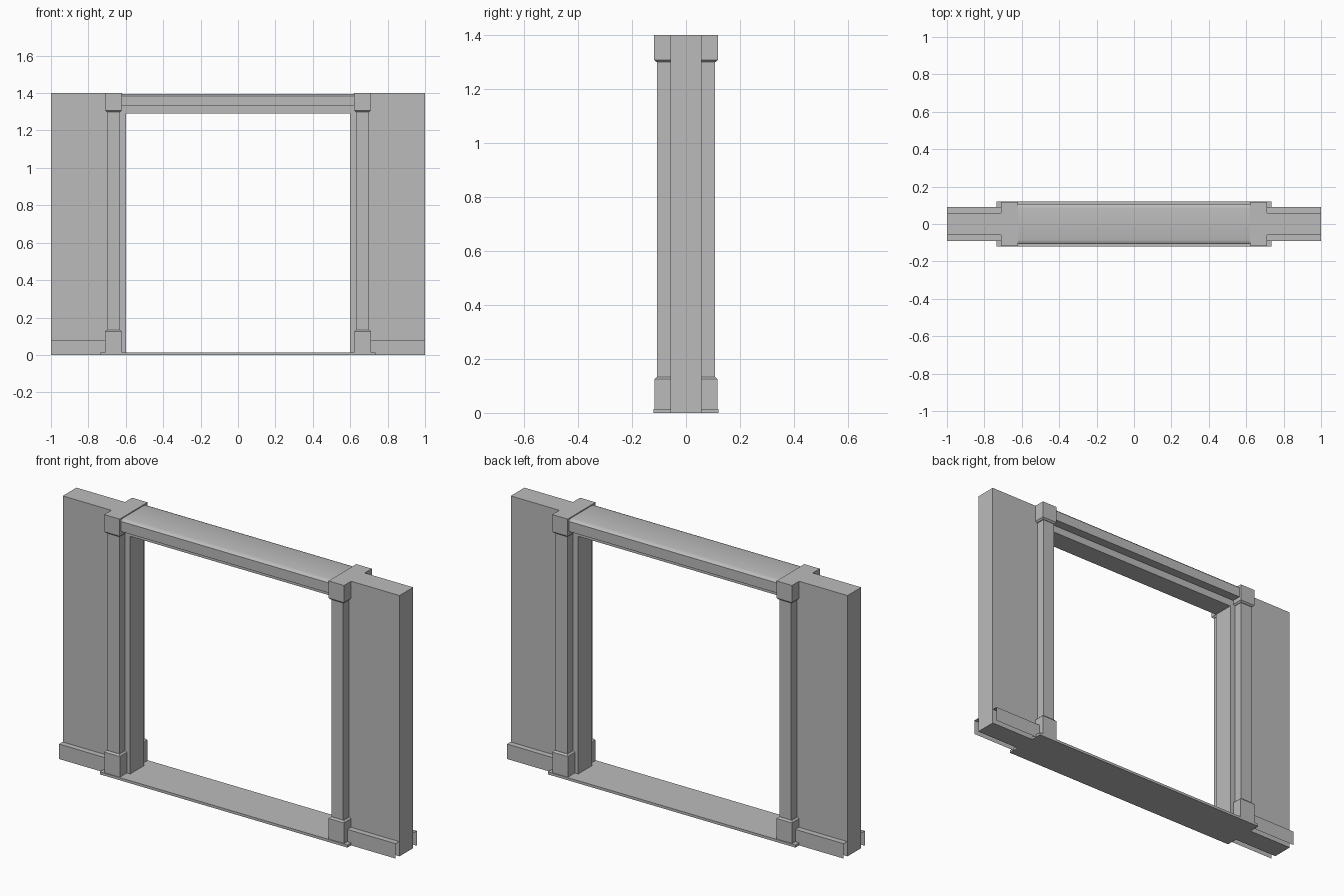
import bpy
import bmesh
from mathutils import Vector

cube = bpy.data.objects.get("Cube")
if cube:
    bpy.data.objects.remove(cube, do_unlink=True)

grey = bpy.data.materials.new("plain_grey")
grey.use_nodes = True
GREY = (0.5, 0.5, 0.5, 1.0)
grey.diffuse_color = GREY
grey.node_tree.nodes["Principled BSDF"].inputs["Base Color"].default_value = GREY


def finish(name, bm, closed=True):
    if closed:
        bmesh.ops.recalc_face_normals(bm, faces=bm.faces)
    mesh = bpy.data.meshes.new(name)
    bm.to_mesh(mesh)
    bm.free()
    mesh.materials.append(grey)
    obj = bpy.data.objects.new(name, mesh)
    bpy.context.collection.objects.link(obj)
    return obj


def prism(name, points, sweep):
    """Extrude a closed outline along a sweep vector."""
    bm = bmesh.new()
    face = bm.faces.new([bm.verts.new(p) for p in points])
    out = bmesh.ops.extrude_face_region(bm, geom=[face], use_keep_orig=True)
    moved = [v for v in out["geom"] if isinstance(v, bmesh.types.BMVert)]
    bmesh.ops.translate(bm, verts=moved, vec=Vector(sweep))
    return finish(name, bm)


def block(name, x0, x1, half_y, levels):
    """Stack of rectangles; each level is (height, inset)."""
    bm = bmesh.new()
    rings = []
    for z, inset in levels:
        a, b, y = x0 + inset, x1 - inset, half_y - inset
        rings.append([bm.verts.new(p) for p in
                      ((a, -y, z), (b, -y, z), (b, y, z), (a, y, z))])
    for low, high in zip(rings, rings[1:]):
        for i in range(4):
            j = (i + 1) % 4
            bm.faces.new((low[i], low[j], high[j], high[i]))
    bm.faces.new(rings[0])
    bm.faces.new(rings[-1])
    return finish(name, bm)


def skirting(name, x0, x1, side):
    """Open-ended skirting: an outer sheet with a top ledge."""
    bm = bmesh.new()
    section = [(0.09, 0), (0.09, 0.08), (0.06, 0.08)]
    near = [bm.verts.new((x0, side * y, z)) for y, z in section]
    far = [bm.verts.new((x1, side * y, z)) for y, z in section]
    for i in range(2):
        face = bm.faces.new((near[i], far[i], far[i + 1], near[i + 1]))
        face.normal_update()
        if face.normal.dot(Vector((0, side, 1))) < 0:
            face.normal_flip()
    return finish(name, bm, closed=False)


WALL_Y = 0.058

for s, side in ((1, "left"), (-1, "right")):
    # Wall panel, notched at the top to receive the header
    outline = [(0.6, 0), (1, 0), (1, 1.4), (0.63, 1.4), (0.63, 1.35), (0.6, 1.35)]
    prism(side + "_wall", [(s * x, -WALL_Y, z) for x, z in outline],
          (0, 2 * WALL_Y, 0))

    # Post with its foot and capital
    def span(a, b):
        return sorted((s * a, s * b))
    block(side + "_post", *span(0.63, 0.70), 0.107, [(0.1, 0), (1.33, 0)])
    block(side + "_post_foot", *span(0.62, 0.712), 0.117,
          [(0, 0), (0.125, 0), (0.133, 0.008)])
    block(side + "_post_capital", *span(0.62, 0.712), 0.118,
          [(1.3, 0.008), (1.308, 0), (1.4, 0)])

    # Skirting boards on both faces of the wall
    for f, face_name in ((-1, "front"), (1, "back")):
        skirting(f"{side}_{face_name}_skirting", *span(0.7, 1.0), f)

# Header beam with a stepped underside and eased top edges
half = [(WALL_Y, 1.29), (WALL_Y, 1.33), (0.108, 1.33), (0.108, 1.384),
        (0.102, 1.391), (0.085, 1.395)]
section = half + [(-y, z) for y, z in reversed(half)]
header = prism("header_beam", [(-0.635, y, z) for y, z in section], (1.27, 0, 0))
bpy.context.view_layer.objects.active = header
header.select_set(True)
bpy.ops.object.shade_smooth_by_angle(angle=0.7)
header.select_set(False)

# Threshold plate across the opening
block("threshold", -0.735, 0.735, 0.121, [(0, 0), (0.014, 0)])
